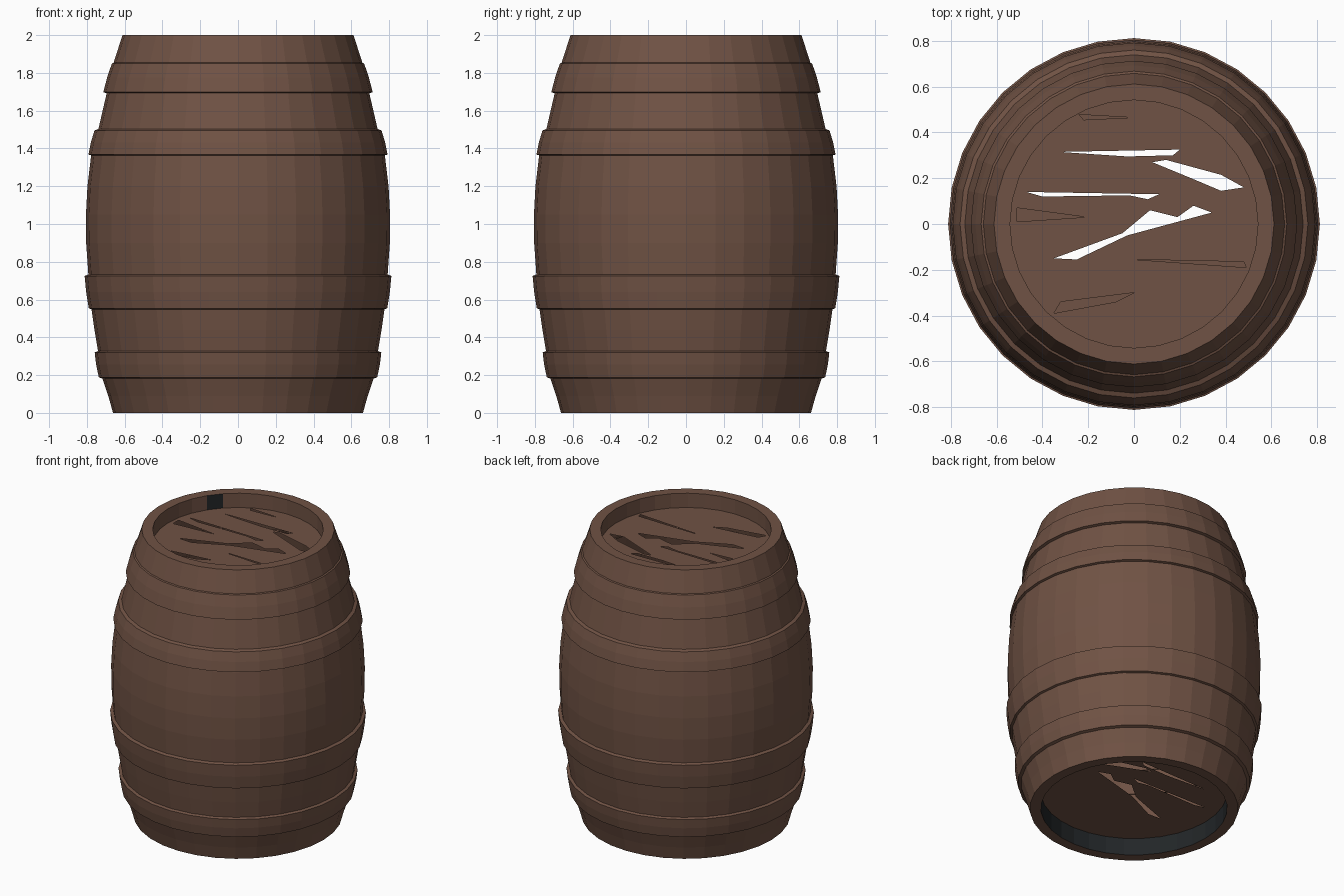
import bpy, bmesh, math
from mathutils import Vector
from mathutils.geometry import tessellate_polygon

if "Cube" in bpy.data.objects:
    bpy.data.objects.remove(bpy.data.objects["Cube"])

SIDES = 32


def material(name, color):
    m = bpy.data.materials.new(name)
    m.diffuse_color = (*color, 1)
    m.use_nodes = True
    m.node_tree.nodes["Principled BSDF"].inputs["Base Color"].default_value = m.diffuse_color
    return m


wood = material("brown wood", (0.162, 0.085, 0.058))
dark = material("dark grey", (0.016, 0.019, 0.021))


def finish(bm, name):
    me = bpy.data.meshes.new(name)
    bm.to_mesh(me)
    bm.free()
    me.materials.append(wood)
    me.materials.append(dark)
    ob = bpy.data.objects.new(name, me)
    bpy.context.collection.objects.link(ob)
    return ob


def ring(r, z):
    r *= 1.0025
    return [Vector((r * math.cos(2 * math.pi * i / SIDES),
                    r * math.sin(2 * math.pi * i / SIDES), z)) for i in range(SIDES)]


def lathe(name, profile, rule=None):
    """Turn an open (radius, height) profile around z; profile runs upwards on the outside."""
    bm = bmesh.new()
    rows = [[bm.verts.new(p) for p in ring(r, z)] for r, z in profile]
    for a, b in zip(rows, rows[1:]):
        for i in range(SIDES):
            j = (i + 1) % SIDES
            f = bm.faces.new((a[i], a[j], b[j], b[i]))
            if rule and rule(f.calc_center_median()):
                f.material_index = 1
    return finish(bm, name)


def head(name, r, z, holes, up):
    """Flat barrel end with splintered gaps between the boards."""
    loops = [ring(r, z)] + [[Vector((x, y, z)) for x, y in h] for h in holes]
    bm = bmesh.new()
    vs = [bm.verts.new(p) for loop in loops for p in loop]
    for tri in tessellate_polygon(loops):
        f = bm.faces.new([vs[i] for i in tri])
        f.normal_update()
        if (f.normal.z > 0) != up:
            f.normal_flip()
    return finish(bm, name)


# Bulging stave wall
body = [(0.66, 0), (0.685, 0.09), (0.715, 0.18), (0.738, 0.32), (0.758, 0.44),
        (0.774, 0.55), (0.79, 0.73), (0.802, 0.9), (0.803, 1.05), (0.795, 1.2),
        (0.776, 1.36), (0.738, 1.5), (0.694, 1.69), (0.655, 1.86), (0.61, 2.0)]
lathe("stave_wall", body)

# Rims and recessed inner walls at both ends
lathe("top_rim", [(0.61, 2.0), (0.54, 2.0), (0.54, 1.9)],
      lambda c: c.z < 1.97 and abs(math.degrees(math.atan2(c.y, c.x)) - 140) < 5.6)
lathe("bottom_rim", [(0.59, 0.12), (0.59, 0.0), (0.66, 0.0)],
      lambda c: c.z > 0.03)

# Four hoops in pairs: (lower z, lower radius, upper z, upper radius)
for name, z0, r0, z1, r1 in (("lowest_hoop", 0.18, 0.735, 0.33, 0.757),
                             ("lower_hoop", 0.545, 0.788, 0.735, 0.81),
                             ("upper_hoop", 1.36, 0.79, 1.505, 0.758),
                             ("highest_hoop", 1.69, 0.711, 1.86, 0.666)):
    lathe(name, [(r0 - 0.025, z0), (r0, z0 + 0.008),
                 ((r0 + r1) / 2 + 0.003, (z0 + z1) / 2),
                 (r1, z1 - 0.01), (r1 - 0.025, z1)])

# Splintered gaps in the end boards
through = [
    [(-0.33, 0.315), (0.2, 0.325), (0.17, 0.3), (-0.03, 0.295)],
    [(0.08, 0.27), (0.14, 0.28), (0.38, 0.215), (0.48, 0.16), (0.38, 0.145), (0.25, 0.2)],
    [(-0.47, 0.14), (0.11, 0.13), (0.06, 0.108), (-0.02, 0.125), (-0.4, 0.12)],
    [(-0.35, -0.15), (-0.05, -0.04), (0.07, 0.06), (0.19, 0.03), (0.26, 0.08),
     (0.34, 0.05), (-0.03, -0.05), (-0.25, -0.155)],
]
top_only = [
    [(-0.51, 0.07), (-0.21, 0.03), (-0.51, 0.01)],
    [(0.0, -0.155), (0.48, -0.165), (0.49, -0.19)],
    [(-0.35, -0.39), (-0.32, -0.34), (0.0, -0.3), (-0.08, -0.34)],
    [(-0.24, 0.478), (-0.01, 0.465), (-0.22, 0.455)],
]
head("top_head", 0.54, 1.9, through + top_only, True)
head("bottom_head", 0.59, 0.12, through, False)
